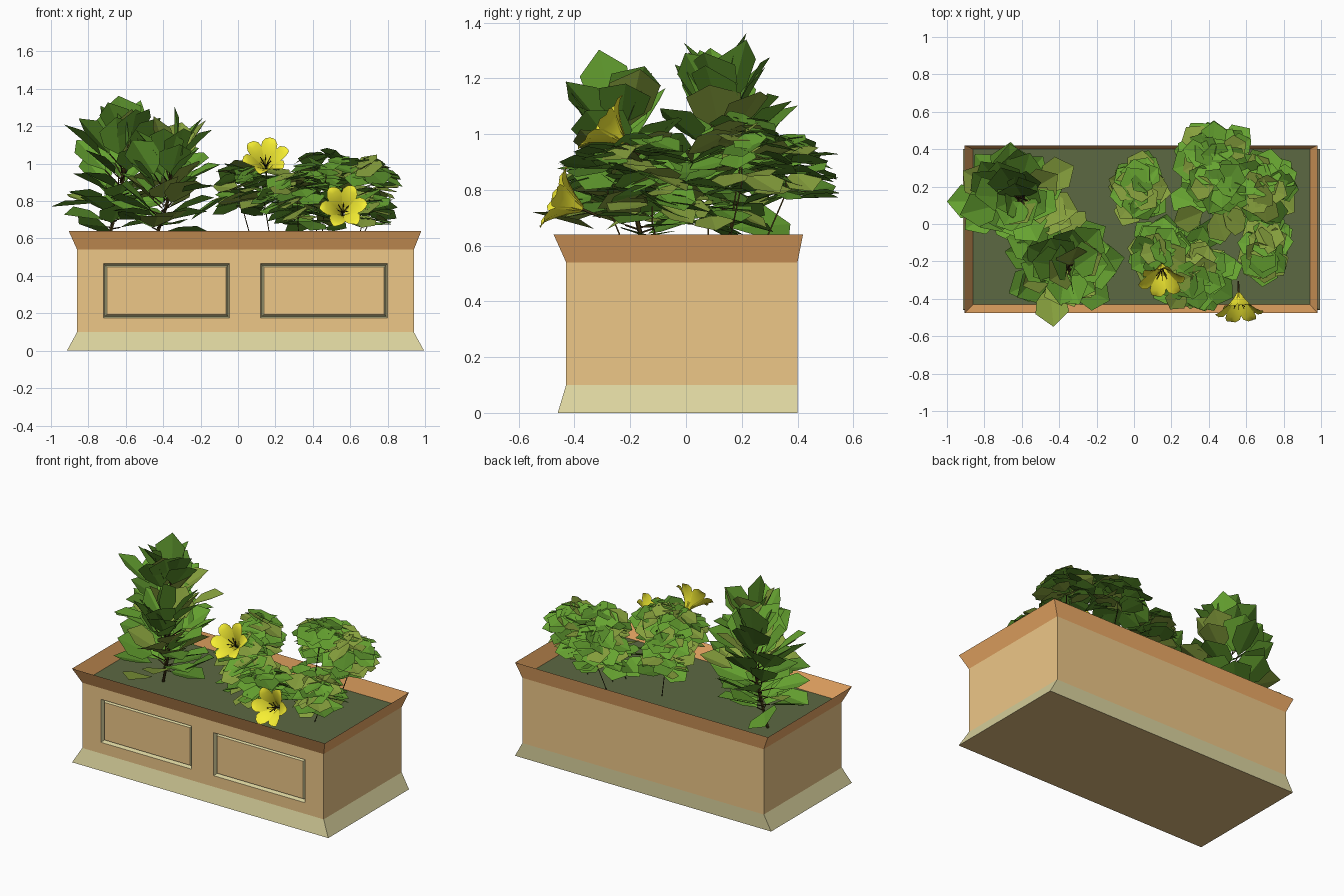
import bpy, bmesh, math, random
from mathutils import Vector as V, Matrix

if "Cube" in bpy.data.objects:
    bpy.data.objects.remove(bpy.data.objects["Cube"])

random.seed(11)

def lin(c):
    return tuple(x / 12.92 if x < .04 else ((x + .055) / 1.055) ** 2.4 for x in c)

def mat(name, *rgb):
    m = bpy.data.materials.new(name)
    m.diffuse_color = (*lin(rgb), 1)
    m.use_nodes = True
    m.node_tree.nodes["Principled BSDF"].inputs["Base Color"].default_value = m.diffuse_color
    return m

TAN = mat("tan", .93, .78, .53)
CREAM = mat("cream", .86, .83, .62)
ORANGE = mat("orange", .93, .67, .40)
BROWN = mat("underside", .86, .72, .48)
SOIL = mat("soil", .36, .41, .26)
LEAVES = [mat("leaf_green", .40, .64, .19), mat("leaf_olive", .53, .63, .24), mat("leaf_deep", .33, .53, .16)]
YELLOW = mat("petal", .97, .94, .20)
STEM = mat("stem", .25, .20, .08)

def finish(name, bm, mats, smooth=False):
    me = bpy.data.meshes.new(name)
    bm.to_mesh(me)
    bm.free()
    for m in mats:
        me.materials.append(m)
    ob = bpy.data.objects.new(name, me)
    bpy.context.collection.objects.link(ob)
    for p in me.polygons:
        p.use_smooth = smooth
    return ob

def ring(bm, x0, x1, y0, y1, z):
    return [bm.verts.new(p) for p in ((x0, y0, z), (x1, y0, z), (x1, y1, z), (x0, y1, z))]

def loft(bm, a, b, skip=()):
    for i in range(4):
        if i not in skip:
            bm.faces.new((a[i], a[(i+1) % 4], b[(i+1) % 4], b[i]))

BODY = (-.86, .94, -.43, .40)

# Flared plinth with closed bottom
bm = bmesh.new()
low = ring(bm, -.915, .995, -.46, .40, 0)
loft(bm, low, ring(bm, *BODY, .10))
bm.faces.new(low[::-1]).material_index = 1
finish("planter_base", bm, [CREAM, BROWN])

# Body walls, front divided into a grid so two panels get a V groove moulding
bm = bmesh.new()
loft(bm, ring(bm, *BODY, .10), ring(bm, *BODY, .54), skip=(0,))
xs, zs = (-.86, -.72, -.045, .12, .80, .94), (.10, .175, .465, .54)
grid = [[bm.verts.new((x, -.43, z)) for x in xs] for z in zs]
panels = []
for j in range(3):
    for i in range(5):
        f = bm.faces.new((grid[j][i], grid[j][i+1], grid[j+1][i+1], grid[j+1][i]))
        if j == 1 and i in (1, 3):
            panels.append(f)
bm.normal_update()
plain = set(bm.faces)
for thick, depth in ((.013, -.028), (.013, .02)):
    bmesh.ops.inset_individual(bm, faces=panels, thickness=thick, depth=depth)
for f in bm.faces:
    f.material_index = int(f not in plain)
finish("planter_body", bm, [TAN, CREAM])

# Thin flared rim
bm = bmesh.new()
loft(bm, ring(bm, *BODY, .54), ring(bm, -.905, .98, -.475, .42, .64))
finish("planter_rim", bm, [ORANGE])

# Soil
bm = bmesh.new()
bm.faces.new(ring(bm, *BODY, .545))
finish("soil", bm, [SOIL])

def leaf(bm, base, direction, normal, length, width, fold=.12):
    d = direction.normalized()
    s = normal.cross(d).normalized()
    n = d.cross(s)
    at = lambda u, v: bm.verts.new(base + d*u*length + s*v*width + n*abs(v)*width*fold*2)
    a, tip = at(0, 0), at(1, 0)
    k = random.choice((0, 0, 1, 2))
    for sg in (-1, 1):
        p, q = at(.28, .42*sg), at(.68, .50*sg)
        f = bm.faces.new((a, tip, q, p) if sg > 0 else (a, p, q, tip))
        f.material_index = k

def tube(bm, pts, r, mi=0, n=5):
    rings = []
    for i, p in enumerate(pts):
        t = (pts[min(i+1, len(pts)-1)] - pts[max(i-1, 0)]).normalized()
        s = t.orthogonal().normalized()
        u = t.cross(s)
        rings.append([bm.verts.new(p + (s*math.cos(a) + u*math.sin(a))*r)
                      for a in (2*math.pi*k/n for k in range(n))])
    for a, b in zip(rings, rings[1:]):
        for k in range(n):
            bm.faces.new((a[k], a[(k+1) % n], b[(k+1) % n], b[k])).material_index = mi

# Tall shrubs: leaning stem with big broad leaves fanning upward
def shrub(name, root, top, count, extra=()):
    bm = bmesh.new()
    root, top = V(root), V(top)
    tube(bm, [root, (root + top)/2 + V((.02, 0, 0)), top], .009, 3)
    for i in range(count):
        t = i/(count-1)
        a = i*2.4 + random.uniform(-.35, .35)
        el = math.radians(8 + 54*t + random.uniform(-16, 16))
        d = V((math.cos(a)*math.cos(el), math.sin(a)*math.cos(el)*.85, math.sin(el)))
        p = root.lerp(top, .2 + .8*t)
        b = p + d*random.uniform(.03, .06 + .07*math.sin(math.pi*t))
        tube(bm, [p, b], .004, 3, 3)
        n = V((-d.x, -d.y, .9)) + V([random.uniform(-.5, .5) for _ in range(3)])
        leaf(bm, b, d, n, random.uniform(.20, .26), random.uniform(.17, .22))
    for b, d in extra:
        leaf(bm, V(b), V(d), V((0, .05, 1)), V(d).length, .18)
    finish(name, bm, LEAVES + [STEM])

shrub("back_shrub", (-.71, .14, .54), (-.59, .14, 1.09), 42,
      [((-.76, .12, .79), (-.24, .0, -.02)), ((-.73, .1, 1.04), (-.20, -.05, .17)),
       ((-.5, .22, .92), (.18, .09, .08)), ((-.5, .1, .85), (.2, -.03, .1))])
shrub("front_shrub", (-.46, -.14, .54), (-.34, -.25, 1.02), 38,
      [((-.25, -.22, .70), (.2, .04, .13)), ((-.45, -.33, .66), (.02, -.22, .06)),
       ((-.45, -.27, .72), (-.22, -.10, .03)), ((-.3, -.33, .85), (.17, -.08, .03))])

# Low foliage: domes of overlapping round leaves
def mound(name, c, r, count, size=.16):
    bm = bmesh.new()
    c = V(c)
    tube(bm, [V((c.x*.8 + .07, c.y*.7, .54)), c - V((0, 0, .06)), c], .003, 3, 3)
    for i in range(count):
        h = 1 - 1.7*(i + .5)/count
        a = i*2.4 + random.uniform(-.4, .4)
        w = math.sqrt(max(0, 1 - h*h)) * random.uniform(.7, 1)
        o = V((math.cos(a)*w, math.sin(a)*w, h))
        out = V((math.cos(a), math.sin(a), random.uniform(-.55, .15)))
        n = V((o.x*.6, o.y*.6, 1)) + V((random.uniform(-.5, .5), random.uniform(-.5, .5), 0))
        L = size*random.uniform(.8, 1.15)
        p = c + V((o.x*r[0], o.y*r[1], o.z*r[2])) - out*L*.6
        leaf(bm, p, out, n, L, L*.9, .06)
    finish(name, bm, LEAVES + [STEM])

mound("foliage_back", (.43, .36, .85), (.19, .17, .12), 50)
mound("foliage_back_right", (.70, .20, .88), (.14, .18, .13), 42)
mound("foliage_crown", (.47, .20, .98), (.16, .12, .07), 18)
mound("foliage_right", (.70, -.12, .74), (.11, .17, .10), 30)
mound("foliage_front", (.32, -.28, .80), (.20, .17, .14), 54)
mound("foliage_left", (.02, .19, .84), (.13, .17, .14), 40)
mound("foliage_front_left", (.14, -.14, .86), (.14, .14, .12), 34)
mound("foliage_low", (.42, .08, .69), (.22, .20, .06), 18)

# Lily flowers: six broad recurved petals and dark stamens
def flower(name, pos, axis, spin):
    bm = bmesh.new()
    prof = ((.010, 0, .008), (.032, .04, .026), (.062, .075, .042), (.092, .10, .042), (.115, .112, .026), (.128, .112, .006))
    for k in range(6):
        rot = Matrix.Rotation(k*math.tau/6 + spin, 3, 'Z')
        rows = [[bm.verts.new(rot @ V((r, s*w, h + abs(s)*w*.3))) for s in (-1, 0, 1)] for r, h, w in prof]
        for a, b in zip(rows, rows[1:]):
            for s in (0, 1):
                bm.faces.new((a[s], b[s], b[s+1], a[s+1]))
        tube(bm, [V((0, 0, .01)), rot @ V((.012, .004, .05)), rot @ V((.03, .01, .085))], .0025, 1, 4)
    tube(bm, [V((0, 0, -.07)), V((0, 0, .01))], .005, 1)
    ob = finish(name, bm, [YELLOW, STEM], True)
    ob.location = pos
    ob.rotation_euler = V(axis).to_track_quat('Z', 'Y').to_euler()

flower("upper_flower", (.15, -.22, .97), (-.02, -.72, .6), .3)
flower("lower_flower", (.56, -.37, .73), (.03, -.85, .36), .1)
